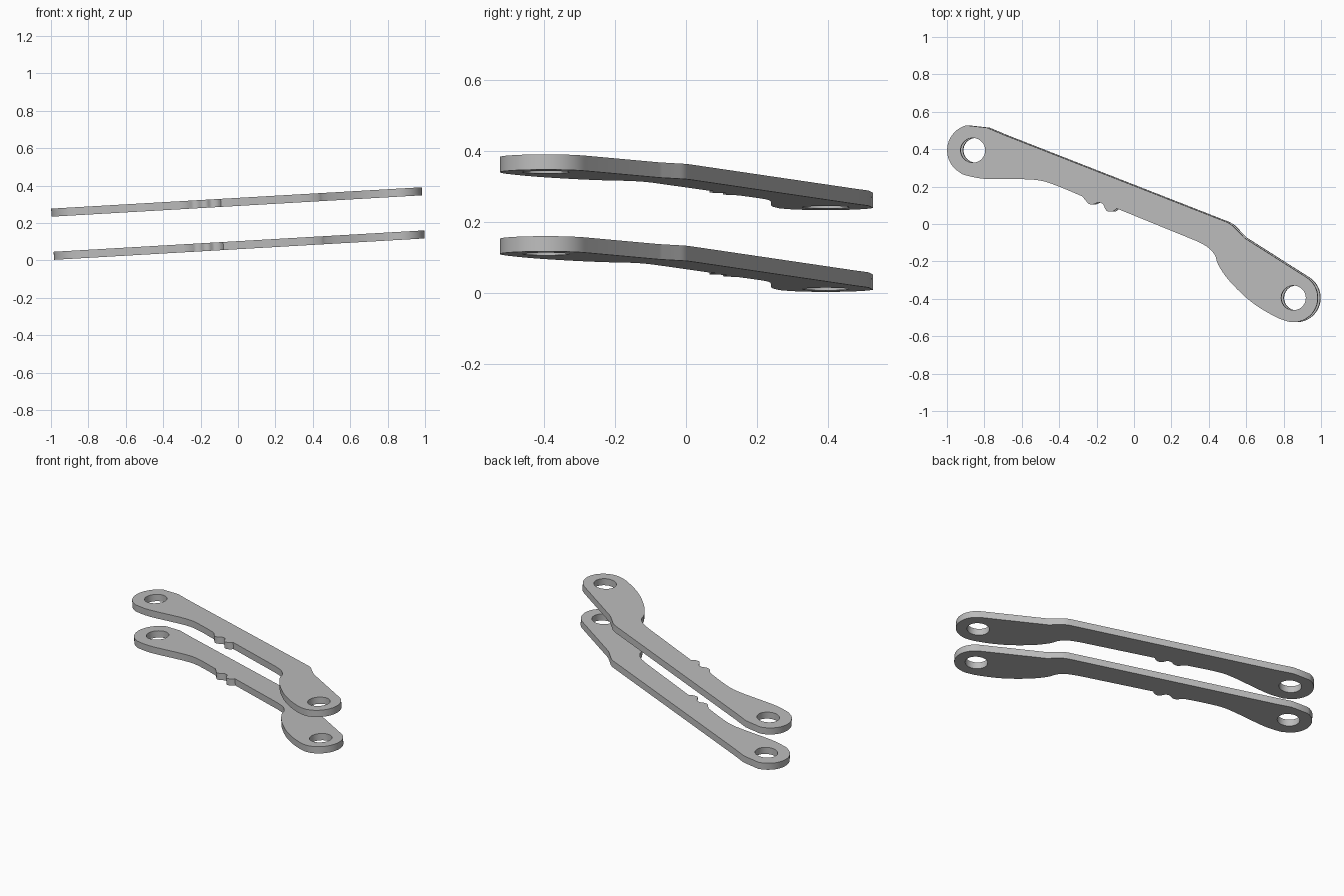
import bpy
import math
from mathutils import Vector, Matrix

cube = bpy.data.objects.get("Cube")
if cube:
    bpy.data.objects.remove(cube)

TILT = math.radians(3.3)
THICKNESS = 0.043
GAP = 0.231
LEFT_EYE, RIGHT_EYE = (-0.855, 0.394), (0.862, -0.395)

metal = bpy.data.materials.new("plain grey metal")
metal.use_nodes = True
grey = (0.5, 0.5, 0.5, 1)
metal.diffuse_color = grey
metal.node_tree.nodes["Principled BSDF"].inputs["Base Color"].default_value = grey


def arc(centre, radius, start, end, steps):
    """Points along an arc, angles in degrees."""
    angles = [math.radians(start + (end - start) * i / steps) for i in range(steps + 1)]
    return [(centre[0] + radius * math.cos(a), centre[1] + radius * math.sin(a)) for a in angles]


def smooth(points, steps=4):
    """Rounded path through the points."""
    p = [Vector(q) for q in points]
    p = [p[0]] + p + [p[-1]]
    path = []
    for a, b, c, d in zip(p, p[1:], p[2:], p[3:]):
        for i in range(steps):
            t = i / steps
            path.append(tuple(0.5 * (2 * b + (c - a) * t + (2 * a - 5 * b + 4 * c - d) * t ** 2
                                     + (3 * b - a - 3 * c + d) * t ** 3)))
    return path + [tuple(p[-1])]


# Arm outline: left eye, lower edge with two nubs, right eye, straight upper edge
outline = arc(LEFT_EYE, 0.138, 105, 228, 18)
outline += smooth([(-0.91, 0.265), (-0.83, 0.246), (-0.75, 0.24), (-0.53, 0.237),
                   (-0.42, 0.21), (-0.27, 0.148)])
outline += smooth([(-0.25, 0.125), (-0.235, 0.108), (-0.21, 0.105), (-0.185, 0.115),
                   (-0.16, 0.108), (-0.148, 0.085), (-0.135, 0.068), (-0.105, 0.068),
                   (-0.085, 0.083)], 3)
outline += smooth([(0.34, -0.09), (0.40, -0.122), (0.44, -0.165), (0.46, -0.22),
                   (0.515, -0.30), (0.61, -0.395), (0.70, -0.46), (0.79, -0.508)])
outline += arc(RIGHT_EYE, 0.13, 255, 417, 22)
outline += smooth([(0.60, -0.075), (0.56, -0.035), (0.53, -0.005), (0.50, 0.012)])
outline += [(-0.685, 0.475), (-0.78, 0.515)]

holes = [arc(eye, 0.066, 0, 350, 35) for eye in (LEFT_EYE, RIGHT_EYE)]


def make_plate(name, offset):
    # Filled profile with eye holes, given thickness
    curve = bpy.data.curves.new(name, 'CURVE')
    curve.dimensions = '2D'
    curve.fill_mode = 'BOTH'
    curve.extrude = THICKNESS / 2
    for loop in [outline] + holes:
        spline = curve.splines.new('POLY')
        spline.points.add(len(loop) - 1)
        for point, (x, y) in zip(spline.points, loop):
            point.co = (x, y, 0, 1)
        spline.use_cyclic_u = True
    plate = bpy.data.objects.new(name, curve)
    bpy.context.collection.objects.link(plate)
    bpy.ops.object.select_all(action='DESELECT')
    plate.select_set(True)
    bpy.context.view_layer.objects.active = plate
    bpy.ops.object.convert(target='MESH')
    plate = bpy.context.object
    plate.name = name
    weld = plate.modifiers.new("weld", 'WELD')
    weld.merge_threshold = 0.0005
    bpy.ops.object.modifier_apply(modifier=weld.name)
    plate.data.materials.clear()
    plate.data.materials.append(metal)
    bpy.ops.object.shade_smooth_by_angle(angle=math.radians(30))
    # Tilt the plate and stack it along its own normal
    plate.matrix_world = (Matrix.Translation((0, 0, 0.197))
                          @ Matrix.Rotation(-TILT, 4, 'Y')
                          @ Matrix.Translation((0, 0, offset)))


make_plate("lower_arm_plate", -GAP / 2)
make_plate("upper_arm_plate", GAP / 2)
